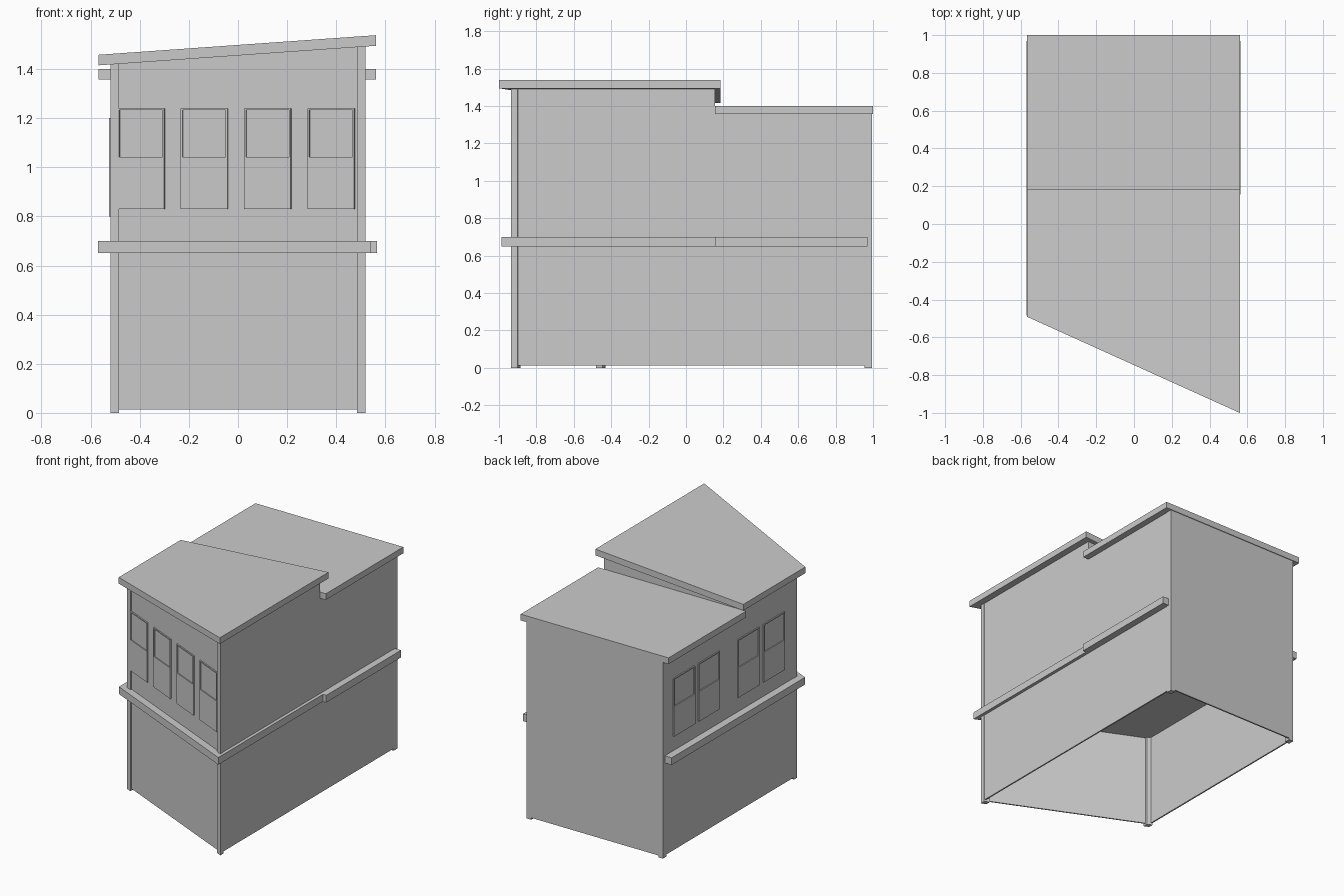
import bpy
import bmesh
from mathutils import Vector

cube = bpy.data.objects.get("Cube")
if cube:
    bpy.data.objects.remove(cube)

grey = bpy.data.materials.new("plain_grey")
grey.use_nodes = True
grey.diffuse_color = (0.6, 0.6, 0.6, 1)
grey.node_tree.nodes["Principled BSDF"].inputs["Base Color"].default_value = (0.6, 0.6, 0.6, 1)

SLOPE = -0.452      # slant of the front in plan
STEP = 0.155        # where the high front part meets the low rear part
BACK = 0.995
SIDE = 0.52
WALL_Z = 0.013
REAR_TOP = 1.357


def front_y(x, inward=0.0):
    return -0.7 + SLOPE * x + inward


def roof_under(x):
    return 1.455 + 0.0705 * x


def finish(name, bm):
    bmesh.ops.recalc_face_normals(bm, faces=bm.faces)
    mesh = bpy.data.meshes.new(name)
    bm.to_mesh(mesh)
    bm.free()
    mesh.materials.append(grey)
    obj = bpy.data.objects.new(name, mesh)
    bpy.context.collection.objects.link(obj)
    return obj


def prism(name, plan, low, high):
    """Extrude a plan outline; low and high are heights or functions of x."""
    height = lambda h, x: h(x) if callable(h) else h
    bm = bmesh.new()
    bottom = [bm.verts.new((x, y, height(low, x))) for x, y in plan]
    top = [bm.verts.new((x, y, height(high, x))) for x, y in plan]
    bm.faces.new(bottom)
    bm.faces.new(top)
    n = len(plan)
    for i in range(n):
        j = (i + 1) % n
        bm.faces.new((bottom[i], bottom[j], top[j], top[i]))
    return finish(name, bm)


def block(name, x0, x1, y0, y1, low, high):
    return prism(name, [(x0, y0), (x1, y0), (x1, y1), (x0, y1)], low, high)


def slanted(name, x0, x1, near, far, low, high):
    """Strip that follows the slanted front."""
    plan = [(x0, front_y(x0, near)), (x1, front_y(x1, near)),
            (x1, front_y(x1, far)), (x0, front_y(x0, far))]
    return prism(name, plan, low, high)


def to_front(name, x0, x1, inward, y1, low, high):
    """Slab from the slanted front back to y1."""
    plan = [(x0, front_y(x0, inward)), (x1, front_y(x1, inward)), (x1, y1), (x0, y1)]
    return prism(name, plan, low, high)


def window(name, start, end, z0, z1):
    """Raised sash panel with a sunk upper pane, outward to the right of start-end."""
    a, b = Vector((*start, 0)), Vector((*end, 0))
    out = (b - a).normalized().cross(Vector((0, 0, 1)))
    depth = 0.008
    bm = bmesh.new()
    rows = []
    for z in (z0, z0 + 0.5 * (z1 - z0), z1):
        rows.append([bm.verts.new(p + out * depth + Vector((0, 0, z))) for p in (a, b)])
    for r, s in zip(rows, rows[1:]):
        bm.faces.new((r[0], r[1], s[1], s[0]))
    bm.faces.ensure_lookup_table()
    pane = bm.faces[1]
    # Side edges of the raised panel
    rim = bmesh.ops.extrude_edge_only(bm, edges=[e for e in bm.edges if e.is_boundary])
    moved = [g for g in rim["geom"] if isinstance(g, bmesh.types.BMVert)]
    bmesh.ops.translate(bm, verts=moved, vec=-out * depth)
    # Sunk pane
    bmesh.ops.inset_individual(bm, faces=[pane], thickness=0.011)
    sunk = bmesh.ops.extrude_face_region(bm, geom=[pane])["geom"]
    bmesh.ops.delete(bm, geom=[pane], context="FACES_ONLY")
    moved = [g for g in sunk if isinstance(g, bmesh.types.BMVert)]
    bmesh.ops.translate(bm, verts=moved, vec=-out * (depth - 0.001))
    return finish(name, bm)


# Walls
W = SIDE - 0.002
T = 0.01
for side, x0, x1 in (("left", W - T, W), ("right", -W, T - W)):
    to_front(side + "_front_wall", x0, x1, 0.015, STEP, WALL_Z, roof_under)
    block(side + "_rear_wall", x0, x1, STEP, BACK - 0.002, WALL_Z, REAR_TOP)
slanted("front_wall", -W, W, 0.012, 0.022, WALL_Z, roof_under)
block("back_wall", -W, W, BACK - T, BACK, WALL_Z, REAR_TOP)
block("step_wall", -W, W, STEP - T, STEP, 0.66, roof_under)

# Upper floor, seen as the ceiling of the open ground storey
to_front("upper_floor", -W, W, 0.02, BACK - 0.005, 0.655, 0.67)

# Corner posts
P = 0.035
for side, x0 in (("left", SIDE - P), ("right", -SIDE)):
    slanted(side + "_front_post", x0, x0 + P, 0, P, 0, roof_under)
    block(side + "_back_post", x0, x0 + P, BACK - 0.04, BACK, 0, REAR_TOP)

# Roofs
to_front("front_roof", -0.567, 0.562, -0.047, 0.185, roof_under,
         lambda x: roof_under(x) + 0.043)
block("rear_roof", -0.567, 0.562, STEP, 1.0, REAR_TOP, 1.4)

# Belt course
slanted("front_belt", -0.57, 0.54, -0.042, 0.015, 0.65, 0.7)
to_front("left_front_belt", W, 0.54, -0.042, STEP, 0.65, 0.7)
block("left_rear_belt", W, 0.565, STEP, 0.97, 0.65, 0.7)
to_front("right_belt", -0.57, -W, -0.042, 0.97, 0.65, 0.7)

# Front windows
for i in range(4):
    x = -0.488 + 0.258 * i
    window(f"front_window_{i + 1}", (x, front_y(x, 0.012)),
           (x + 0.19, front_y(x + 0.19, 0.012)), 0.83, 1.24)

# Side windows, in two pairs
for i, y in enumerate((0.88, 0.61, 0.18, -0.1)):
    window(f"side_window_{i + 1}", (-W, y), (-W, y - 0.23), 0.8, 1.2)
